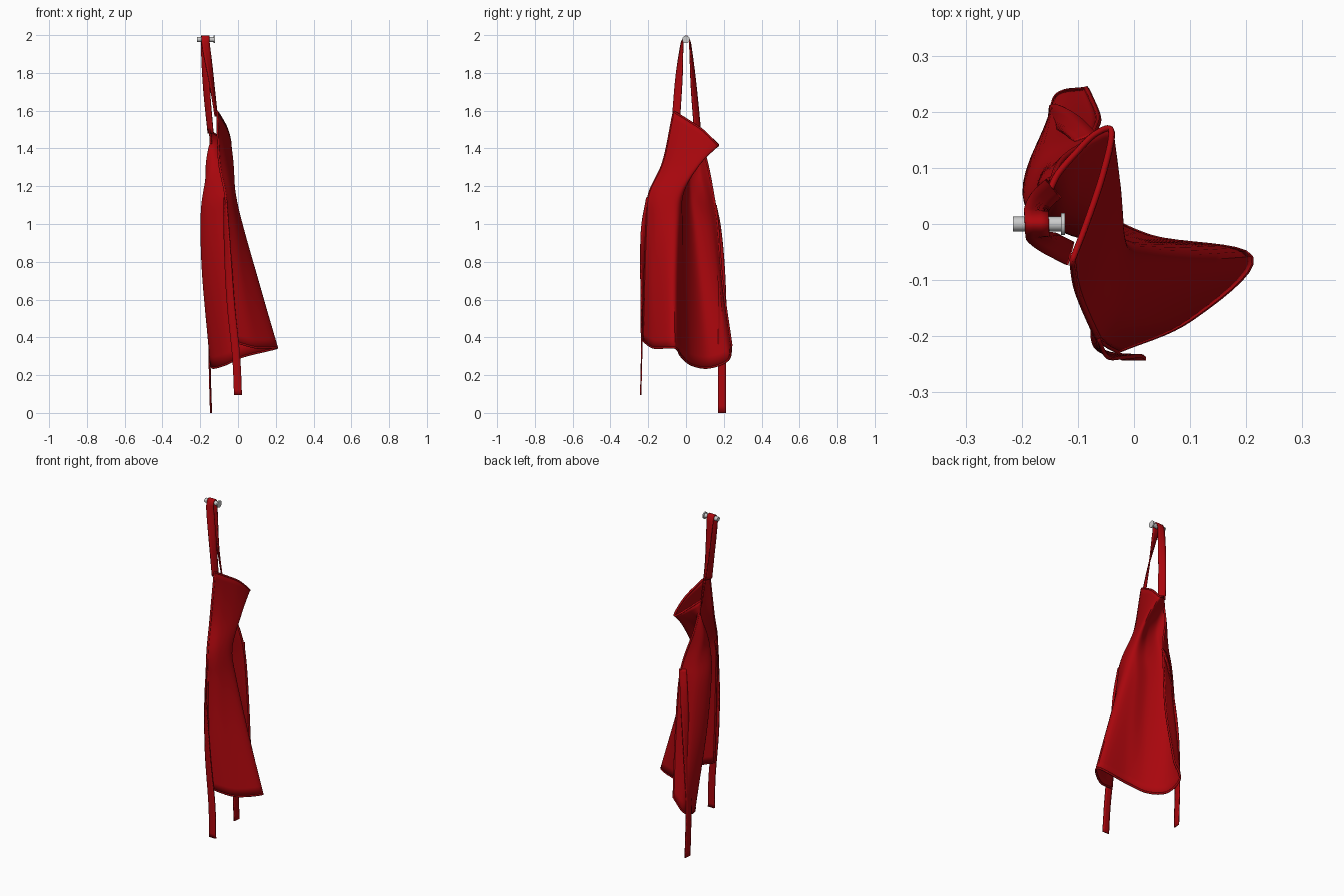
import bpy, math
from mathutils import Vector

if "Cube" in bpy.data.objects:
    bpy.data.objects.remove(bpy.data.objects["Cube"])

red = bpy.data.materials.new("red_cloth")
red.diffuse_color = (0.4, 0.002, 0.004, 1)
red.use_nodes = True
red.node_tree.nodes["Principled BSDF"].inputs["Base Color"].default_value = red.diffuse_color


def spline(pts, n):
    """Catmull-Rom through pts, n steps per span."""
    p = [Vector(q) for q in pts]
    p = [2 * p[0] - p[1]] + p + [2 * p[-1] - p[-2]]
    out = []
    for i in range(1, len(p) - 2):
        a, b, c, d = p[i - 1:i + 3]
        for k in range(n):
            t = k / n
            out.append(0.5 * (2 * b + (c - a) * t + (2 * a - 5 * b + 4 * c - d) * t * t
                              + (3 * b - a - 3 * c + d) * t ** 3))
    return out + [p[-2]]


def sheet(name, rows, thick):
    """Cloth surface from a grid of points, thickened."""
    nu = len(rows[0])
    verts = [v for r in rows for v in r]
    faces = [(j * nu + i, j * nu + i + 1, (j + 1) * nu + i + 1, (j + 1) * nu + i)
             for j in range(len(rows) - 1) for i in range(nu - 1)]
    me = bpy.data.meshes.new(name)
    me.from_pydata(verts, [], faces)
    ob = bpy.data.objects.new(name, me)
    bpy.context.collection.objects.link(ob)
    me.materials.append(red)
    m = ob.modifiers.new("thickness", 'SOLIDIFY')
    m.thickness, m.offset = thick, 0
    bpy.context.view_layer.objects.active = ob
    ob.select_set(True)
    bpy.ops.object.shade_smooth_by_angle(angle=math.radians(40))
    ob.select_set(False)
    return ob


def ribbon(name, pts, axes, width, thick=0.007, n=8):
    """Strap along a path; axes give the width direction at each point."""
    path, ax = spline(pts, n), spline(axes, n)
    rows = [[p + a.normalized() * width * s for s in (-0.5, -0.17, 0.17, 0.5)]
            for p, a in zip(path, ax)]
    return sheet(name, rows, thick)


# apron: rows from bib top to hem, each running from one side edge to the other
profile = [
    [(-.11, -.065, 1.595), (-.085, 0, 1.555), (-.055, .09, 1.495),
     (-.04, .165, 1.42), (-.07, .16, 1.43), (-.105, .125, 1.46), (-.135, .09, 1.485), (-.15, .06, 1.5)],
    [(-.1, -.12, 1.33), (-.065, -.07, 1.32), (-.035, .01, 1.31),
     (-.03, .066, 1.31), (-.08, .03, 1.31), (-.14, .025, 1.31), (-.167, .07, 1.31), (-.13, .112, 1.32)],
    [(-.068, -.195, 1.16), (-.035, -.14, 1.16), (-.016, -.06, 1.16),
     (-.03, -.02, 1.16), (-.1, -.015, 1.16), (-.18, .025, 1.16), (-.155, .105, 1.15), (-.085, .145, 1.15)],
    [(-.058, -.207, 1.0), (-.01, -.15, 1.0), (.02, -.06, 1.0),
     (-.03, -.027, 1.0), (-.115, -.013, 1.0), (-.193, .045, 1.0), (-.16, .13, 1.0), (-.07, .168, 1.0)],
    [(-.045, -.217, .7), (.03, -.17, .7), (.105, -.065, .7),
     (0, -.027, .7), (-.095, -.003, .7), (-.182, .075, .7), (-.15, .17, .7), (-.065, .192, .7)],
    [(-.03, -.225, .38), (.1, -.168, .345), (.207, -.06, .345),
     (.03, -.025, .30), (-.07, .03, .255), (-.135, .12, .24), (-.14, .222, .28), (-.085, .24, .36)],
]
cols = [spline(c, 8) for c in zip(*[spline(r, 8) for r in profile])]
grid = [list(r) for r in zip(*cols)]
sheet("apron_cloth", grid, 0.008)

# stitched hem bead round the border
border = grid[0] + [r[-1] for r in grid[1:]] + grid[-1][-2::-1] + [r[0] for r in grid[-2:0:-1]]
cu = bpy.data.curves.new("hem", 'CURVE')
cu.dimensions, cu.bevel_depth, cu.bevel_resolution = '3D', 0.006, 1
sp = cu.splines.new('POLY')
sp.points.add(len(border) - 1)
for q, v in zip(sp.points, border):
    q.co = (*v, 1)
sp.use_cyclic_u = True
cu.materials.append(red)
bpy.context.collection.objects.link(bpy.data.objects.new("hem", cu))

# neck strap over the peg, twisting down to both bib corners
X = (1, 0, 0)
ribbon("neck_strap",
       [(-.115, -.052, 1.57), (-.14, -.039, 1.75), (-.168, -.024, 1.93), (-.172, -.017, 1.977),
        (-.173, 0, 1.995), (-.174, .017, 1.977), (-.174, .025, 1.92), (-.165, .043, 1.7),
        (-.145, .062, 1.48)],
       [(.25, .95, 0), (.5, .8, 0), (.95, .3, 0), X, X, X, (1, -.2, 0), (.75, -.65, 0), (.6, -.75, 0)],
       0.043)

# waist ties hanging from both sides
ribbon("left_waist_tie",
       [(-.068, -.19, 1.14), (-.06, -.222, .95), (-.04, -.232, .6), (-.01, -.235, .3), (0, -.24, .095)],
       [(.3, -.9, 0), (.6, -.7, 0), (1, -.3, 0), X, X], 0.042)
ribbon("right_waist_tie",
       [(-.085, .152, 1.1), (-.11, .175, .95), (-.14, .192, .6), (-.15, .19, .3), (-.143, .19, 0)],
       [(.8, .3, 0), (.6, .4, 0), (.3, 1, 0), (.1, 1, 0), (.1, 1, 0)], 0.042)


# wall peg: shaft with end cap
def rod(name, x0, x1, r):
    bpy.ops.mesh.primitive_cylinder_add(vertices=32, radius=r, depth=x1 - x0,
                                        location=((x0 + x1) / 2, 0, 1.977),
                                        rotation=(0, math.pi / 2, 0))
    bpy.context.object.name = name
    bpy.ops.object.shade_smooth_by_angle()
    bpy.context.object.select_set(False)


rod("peg_shaft", -.216, -.128, 0.013)
rod("peg_cap", -.13, -.123, 0.02)
